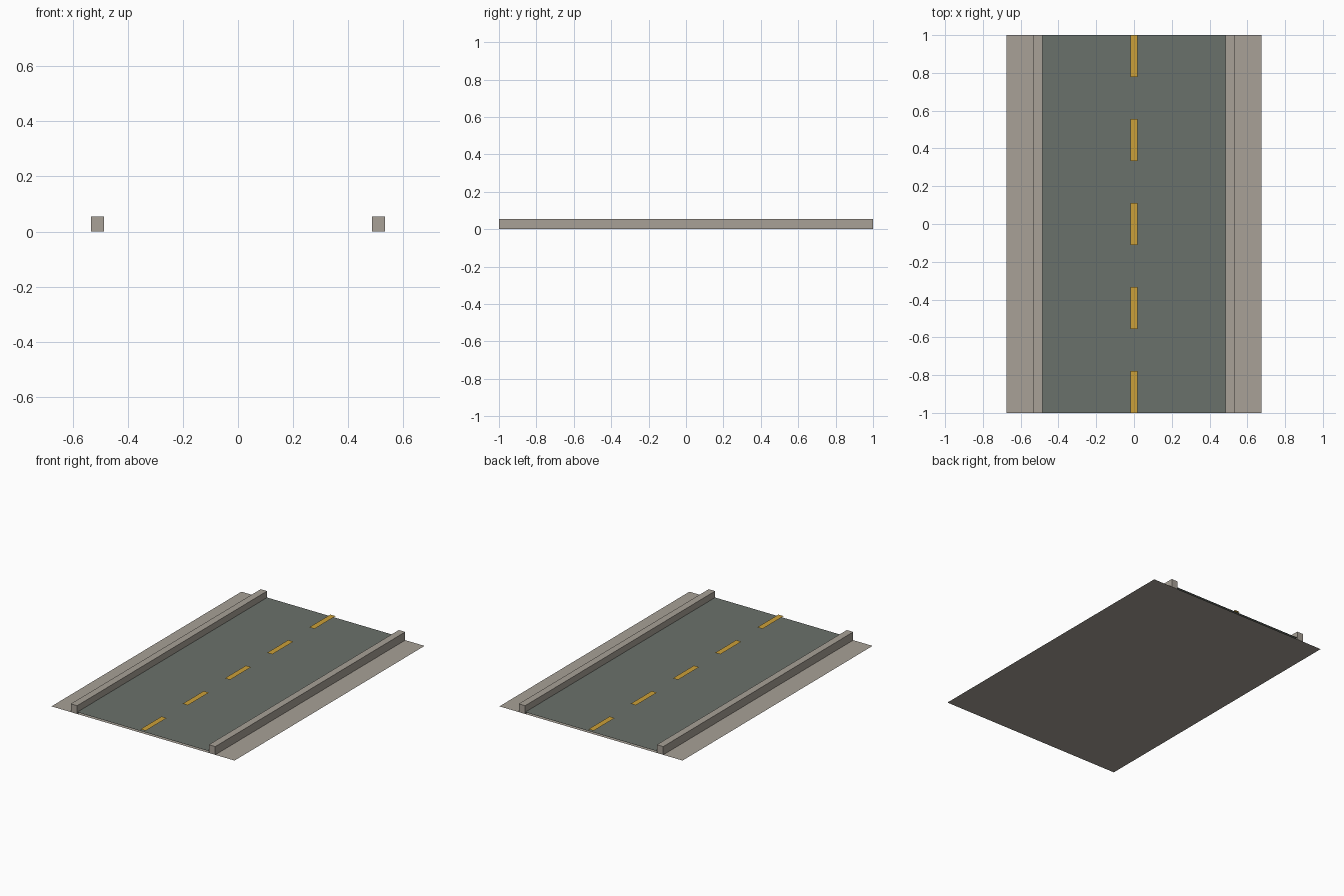
import bpy

if "Cube" in bpy.data.objects:
    bpy.data.objects.remove(bpy.data.objects["Cube"])


def material(name, rgb):
    """Flat colour given as sRGB 0-255, stored as linear."""
    mat = bpy.data.materials.new(name)
    lin = [((c / 255 + 0.055) / 1.055) ** 2.4 for c in rgb]
    mat.diffuse_color = (*lin, 1)
    mat.use_nodes = True
    mat.node_tree.nodes["Principled BSDF"].inputs["Base Color"].default_value = mat.diffuse_color
    return mat


concrete = material("warm grey concrete", (168, 161, 151))
asphalt = material("dark grey asphalt", (106, 113, 107))
paint = material("yellow paint", (204, 160, 56))


def plane(name, half_width, y0, y1, z, mat):
    bpy.ops.mesh.primitive_plane_add(size=1, location=(0, (y0 + y1) / 2, z))
    ob = bpy.context.object
    ob.name = name
    ob.scale = (half_width * 2, y1 - y0, 1)
    ob.data.materials.append(mat)
    return ob


# Ground sheet with the pavements, and the road sheet just above it
plane("pavement", 0.675, -1, 1, 0.0, concrete)
plane("road_surface", 0.486, -1, 1, 0.012, asphalt)

# Kerbs along both sides of the road
for side, label in ((-1, "left"), (1, "right")):
    bpy.ops.mesh.primitive_cube_add(size=1, location=(side * 0.509, 0, 0.0275))
    kerb = bpy.context.object
    kerb.name = label + "_kerb"
    kerb.scale = (0.047, 2, 0.055)
    kerb.data.materials.append(concrete)

# Evenly spaced centre line dashes, first and last flush with the road ends
for i in range(5):
    start = -1 + i * 0.4445
    plane(f"centre_dash_{i + 1}", 0.019, start, start + 0.222, 0.023, paint)
